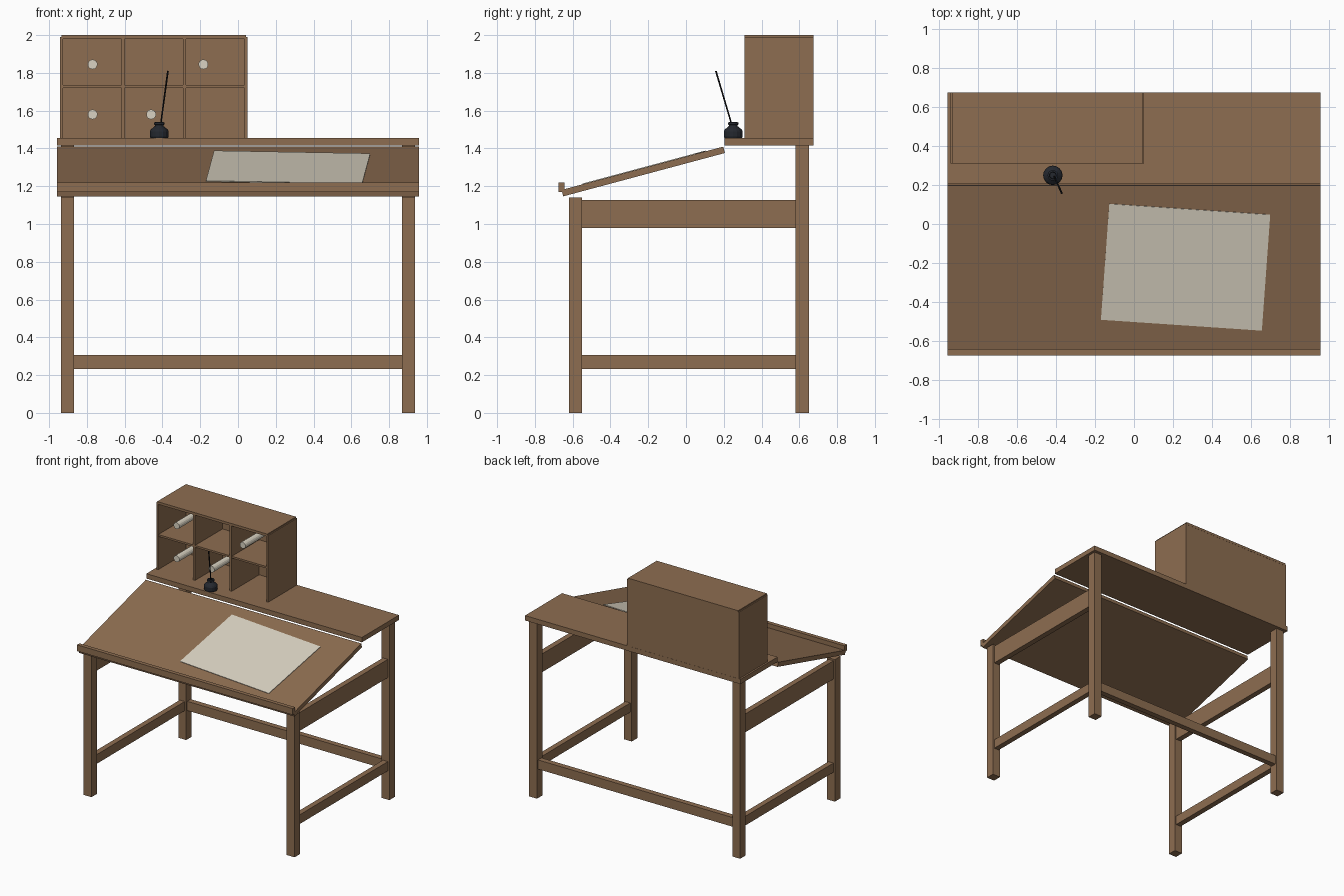
import bpy, bmesh
from math import radians, cos, sin, pi
from mathutils import Vector, Matrix

if "Cube" in bpy.data.objects:
    bpy.data.objects.remove(bpy.data.objects["Cube"])


def material(name, rgb):
    m = bpy.data.materials.new(name)
    m.diffuse_color = (*rgb, 1)
    m.use_nodes = True
    m.node_tree.nodes["Principled BSDF"].inputs["Base Color"].default_value = m.diffuse_color
    return m


WOOD = material("brown_wood", (0.27, 0.155, 0.082))
PAPER = material("cream_paper", (0.70, 0.65, 0.54))
INK = material("dark_glass", (0.018, 0.021, 0.028))
BLACK = material("quill_black", (0.01, 0.01, 0.012))


def finish(name, bm, mat):
    me = bpy.data.meshes.new(name)
    bmesh.ops.recalc_face_normals(bm, faces=bm.faces)
    bm.to_mesh(me)
    bm.free()
    me.materials.append(mat)
    ob = bpy.data.objects.new(name, me)
    bpy.context.collection.objects.link(ob)
    return ob


def box(name, lo, hi, mat=WOOD):
    lo, hi = Vector(lo), Vector(hi)
    bm = bmesh.new()
    bmesh.ops.create_cube(bm, size=1)
    bmesh.ops.scale(bm, vec=hi - lo, verts=bm.verts)
    bmesh.ops.translate(bm, vec=(lo + hi) / 2, verts=bm.verts)
    return finish(name, bm, mat)


def rod(name, a, b, r1, r2, mat, sides=12):
    a, b = Vector(a), Vector(b)
    d = b - a
    bm = bmesh.new()
    bmesh.ops.create_cone(bm, cap_ends=True, segments=sides, radius1=r1, radius2=r2, depth=d.length)
    rot = d.to_track_quat('Z', 'Y').to_matrix().to_4x4()
    bmesh.ops.transform(bm, matrix=Matrix.Translation((a + b) / 2) @ rot, verts=bm.verts)
    return finish(name, bm, mat)


# Legs and side rails, mirrored left and right
W = 0.957
for side, s in (("left", -1), ("right", 1)):
    def pair(name, x0, x1, y0, y1, z0, z1):
        xs = sorted((s * x0, s * x1))
        box(f"{side}_{name}", (xs[0], y0, z0), (xs[1], y1, z1))
    pair("front_leg", 0.867, 0.937, -0.62, -0.55, 0, 1.14)
    pair("back_leg", 0.867, 0.937, 0.581, 0.651, 0, 1.416)
    pair("upper_rail", 0.88, 0.924, -0.55, 0.581, 0.98, 1.127)
    pair("lower_rail", 0.88, 0.924, -0.55, 0.581, 0.232, 0.306)
box("back_stretcher", (-0.867, 0.594, 0.232), (0.867, 0.638, 0.306))

# Flat rear top and front ledge
box("rear_top", (-W, 0.205, 1.416), (W, 0.675, 1.455))
box("pencil_ledge", (-W, -0.675, 1.17), (W, -0.643, 1.22))

# Sloped drawing board with a sheet of paper
TILT = radians(15)
board = box("drawing_board", (-W, -0.443, -0.0175), (W, 0.443, 0.0175))
center = Vector((0, -0.2265, 1.278))
board.location = center
board.rotation_euler = (TILT, 0, 0)
sheet = box("paper_sheet", (-0.4145, -0.309, 0), (0.4145, 0.309, 0.004), PAPER)
sheet.matrix_world = (Matrix.Translation(center) @ Matrix.Rotation(TILT, 4, 'X')
                      @ Matrix.Translation((0.265, 0.01, 0.0175)) @ Matrix.Rotation(radians(-4), 4, 'Z'))

# Pigeonhole cabinet
F, B, Z = 0.31, 0.675, 1.455
box("cabinet_left_side", (-0.943, F, Z), (-0.926, B, 1.99))
box("cabinet_right_side", (0.034, F, Z), (0.051, B, 1.99))
box("cabinet_top", (-0.935, F, 1.98), (0.043, B, 2.0))
box("cabinet_back", (-0.93, B - 0.015, Z), (0.038, B - 0.001, 1.985))
for i, x in enumerate((-0.609, -0.283)):
    box(f"cabinet_divider_{i + 1}", (x - 0.009, F + 0.002, Z), (x + 0.009, B - 0.01, 1.985))
box("cabinet_shelf", (-0.93, F + 0.003, 1.721), (0.038, B - 0.01, 1.736))

# Paper rolls in the pigeonholes
for i, (x, z) in enumerate(((-0.77, 1.845), (-0.77, 1.58), (-0.183, 1.845), (-0.46, 1.58))):
    roll = rod(f"paper_roll_{i + 1}", (x, 0.32, z), (x, 0.64, z), 0.026, 0.026, PAPER, 14)

# Inkwell turned from a profile
profile = [(0, 0), (0.046, 0), (0.05, 0.008), (0.05, 0.036), (0.044, 0.046),
           (0.024, 0.062), (0.022, 0.068), (0.027, 0.071), (0.027, 0.082), (0.018, 0.085),
           (0.016, 0.07), (0, 0.07)]
bm = bmesh.new()
verts = [bm.verts.new((r, 0, z)) for r, z in profile]
edges = [bm.edges.new(p) for p in zip(verts, verts[1:])]
bmesh.ops.spin(bm, geom=verts + edges, axis=(0, 0, 1), cent=(0, 0, 0), angle=2 * pi, steps=16)
bmesh.ops.remove_doubles(bm, verts=bm.verts, dist=0.0005)
finish("inkwell", bm, INK).location = (-0.417, 0.25, Z)

# Quill pen leaning in the inkwell
rod("quill_pen", (-0.413, 0.25, 1.50), (-0.371, 0.158, 1.81), 0.004, 0.005, BLACK, 8)
